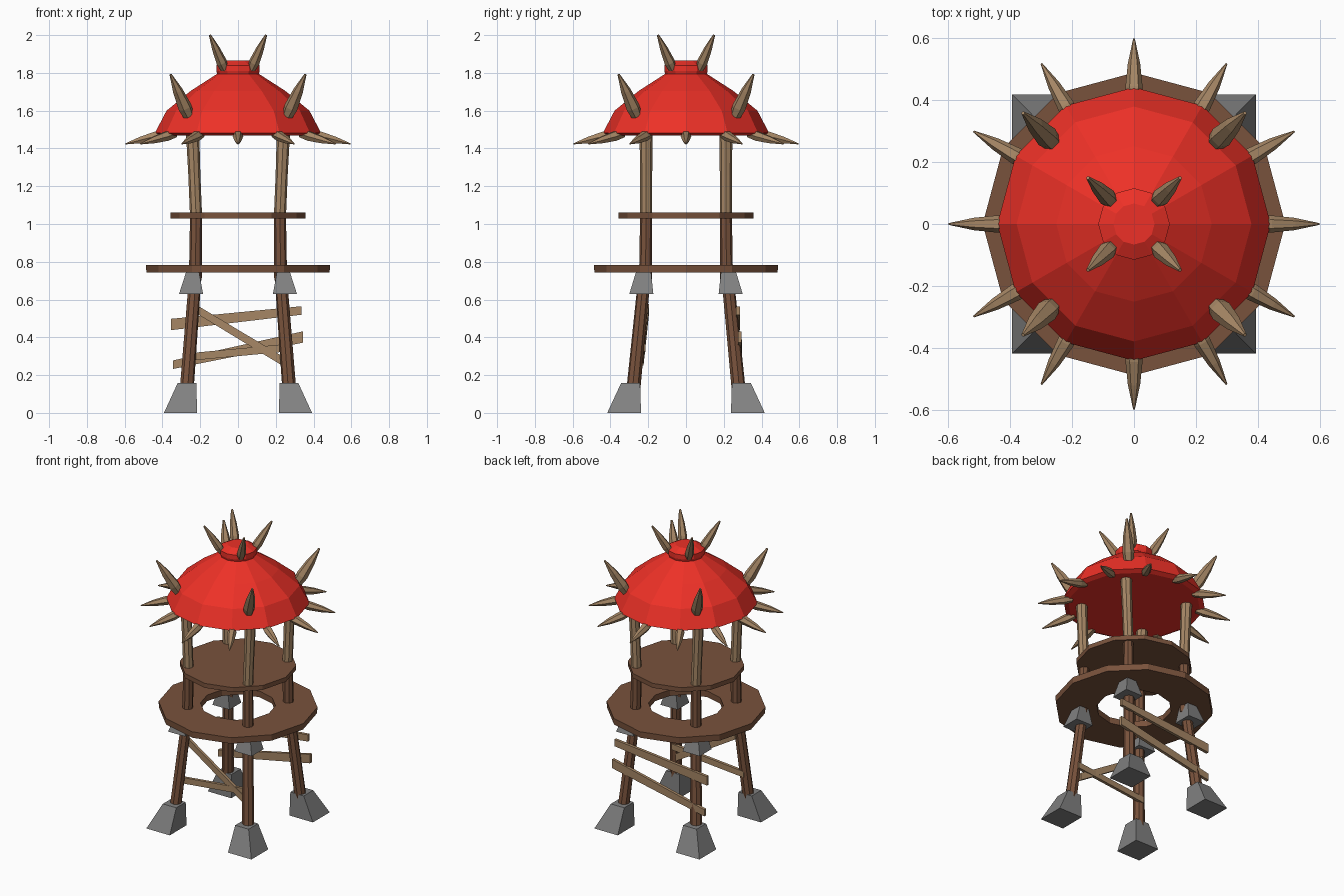
import bpy, bmesh, math
from mathutils import Vector

if "Cube" in bpy.data.objects:
    bpy.data.objects.remove(bpy.data.objects["Cube"])


def material(name, rgb):
    m = bpy.data.materials.new(name)
    m.diffuse_color = (*rgb, 1)
    m.use_nodes = True
    m.node_tree.nodes["Principled BSDF"].inputs["Base Color"].default_value = m.diffuse_color
    return m


RED = material("red_paint", (0.85, 0.03, 0.02))
BROWN = material("brown_wood", (0.19, 0.085, 0.045))
TAN = material("pale_wood", (0.38, 0.24, 0.13))
GREY = material("stone", (0.22, 0.22, 0.22))


def loft(name, rings, mat, closed=False):
    """Bridge equal-sized rings of points; cap the ends unless closed."""
    bm = bmesh.new()
    vs = [[bm.verts.new(p) for p in r] for r in rings]
    n = len(vs[0])
    pairs = list(zip(vs, vs[1:])) + ([(vs[-1], vs[0])] if closed else [])
    for a, b in pairs:
        for i in range(n):
            j = (i + 1) % n
            bm.faces.new((a[i], a[j], b[j], b[i]))
    if not closed:
        bm.faces.new(vs[0][::-1])
        bm.faces.new(vs[-1])
    bmesh.ops.recalc_face_normals(bm, faces=bm.faces)
    me = bpy.data.meshes.new(name)
    bm.to_mesh(me)
    bm.free()
    me.materials.append(mat)
    ob = bpy.data.objects.new(name, me)
    bpy.context.collection.objects.link(ob)
    return ob


def lathe(name, profile, mat, n=12, closed=False):
    ang = [2 * math.pi * i / n for i in range(n)]
    return loft(name, [[(r * math.cos(a), r * math.sin(a), z) for a in ang]
                       for r, z in profile], mat, closed)


def rod(name, p, q, sections, mat, n=6):
    """Straight rod from p to q; sections are (fraction, radius)."""
    p, q = Vector(p), Vector(q)
    d = q - p
    rot = d.to_track_quat('Z', 'Y')
    ang = [2 * math.pi * i / n for i in range(n)]
    return loft(name, [[p + d * t + rot @ Vector((r * math.cos(a), r * math.sin(a), 0))
                        for a in ang] for t, r in sections], mat)


def frustum(name, low, high, mat):
    """Each level is x0, x1, y0, y1, z."""
    return loft(name, [[(a, c, z), (b, c, z), (b, d, z), (a, d, z)]
                       for a, b, c, d, z in (low, high)], mat)


def plank(name, p, q, h0, h1, thick=0.02):
    rings = []
    for (x, y, z), h in ((p, h0 / 2), (q, h1 / 2)):
        t = thick / 2
        rings.append([(x, y - t, z - h), (x, y + t, z - h), (x, y + t, z + h), (x, y - t, z + h)])
    return loft(name, rings, TAN)


# Four corner supports: stone foot, lower leg, bracket, upper leg, pale post
for sx in (-1, 1):
    for sy in (-1, 1):
        tag = ("left" if sx < 0 else "right") + ("_front" if sy < 0 else "_back")
        frustum("foot_" + tag, (sx * .217, sx * .392, sy * .238, sy * .417, 0),
                (sx * .22, sx * .32, sy * .243, sy * .344, .157), GREY)
        rod("lower_leg_" + tag, (sx * .271, sy * .278, .13), (sx * .228, sy * .222, .70),
            [(0, .037), (1, .033)], BROWN, 8)
        frustum("bracket_" + tag, (sx * .185, sx * .312, sy * .173, sy * .3, .63),
                (sx * .206, sx * .275, sy * .185, sy * .265, .745), GREY)
        rod("upper_leg_" + tag, (sx * .226, sy * .215, .70), (sx * .222, sy * .211, 1.045),
            [(0, .034), (1, .032)], BROWN, 8)
        rod("roof_post_" + tag, (sx * .222, sy * .211, 1.04), (sx * .24, sy * .211, 1.475),
            [(0, .032), (.5, .032), (1, .035)], TAN, 8)

# Ring walkway and upper round floor
lathe("walkway_ring", [(.23, .742), (.485, .742), (.487, .783), (.23, .783)], BROWN, closed=True)
lathe("upper_floor", [(.357, 1.03), (.357, 1.06)], BROWN)

# Domed roof with a small cap
lathe("roof_dome", [(.41, 1.468), (.44, 1.482), (.378, 1.60), (.25, 1.705), (.11, 1.795)], RED)
lathe("roof_cap", [(.105, 1.78), (.115, 1.81), (.115, 1.84), (.066, 1.866)], RED)

# Spikes: drooping rim ring, mid-roof and crown
for i in range(12):
    a = math.radians(30 * i)
    c, s = math.cos(a), math.sin(a)
    rod(f"rim_spike_{i}", (.385 * c, .385 * s, 1.478), (.596 * c, .596 * s, 1.424),
        [(0, .022), (.25, .028), (.62, .02), (1, .003)], TAN)
for i in range(4):
    a = math.radians(45 + 90 * i)
    c, s = math.cos(a), math.sin(a)
    rod(f"roof_spike_{i}", (.37 * c, .37 * s, 1.575), (.505 * c, .505 * s, 1.792),
        [(0, .03), (.2, .037), (.6, .027), (1, .006)], TAN)
    rod(f"crown_spike_{i}", (.10 * c, .10 * s, 1.82), (.21 * c, .21 * s, 2.0),
        [(0, .022), (.2, .029), (.6, .021), (1, .006)], TAN)

# Bracing planks: inside the front legs, outside the back legs
plank("front_brace_diagonal", (-.23, -.205, .555), (.235, -.235, .275), .045, .05)
plank("front_brace_low", (-.27, -.235, .295), (.26, -.225, .345), .04, .04)
plank("back_brace_high", (-.355, .275, .468), (.335, .275, .542), .06, .045)
plank("back_brace_low", (-.345, .288, .255), (.345, .284, .402), .045, .06)
